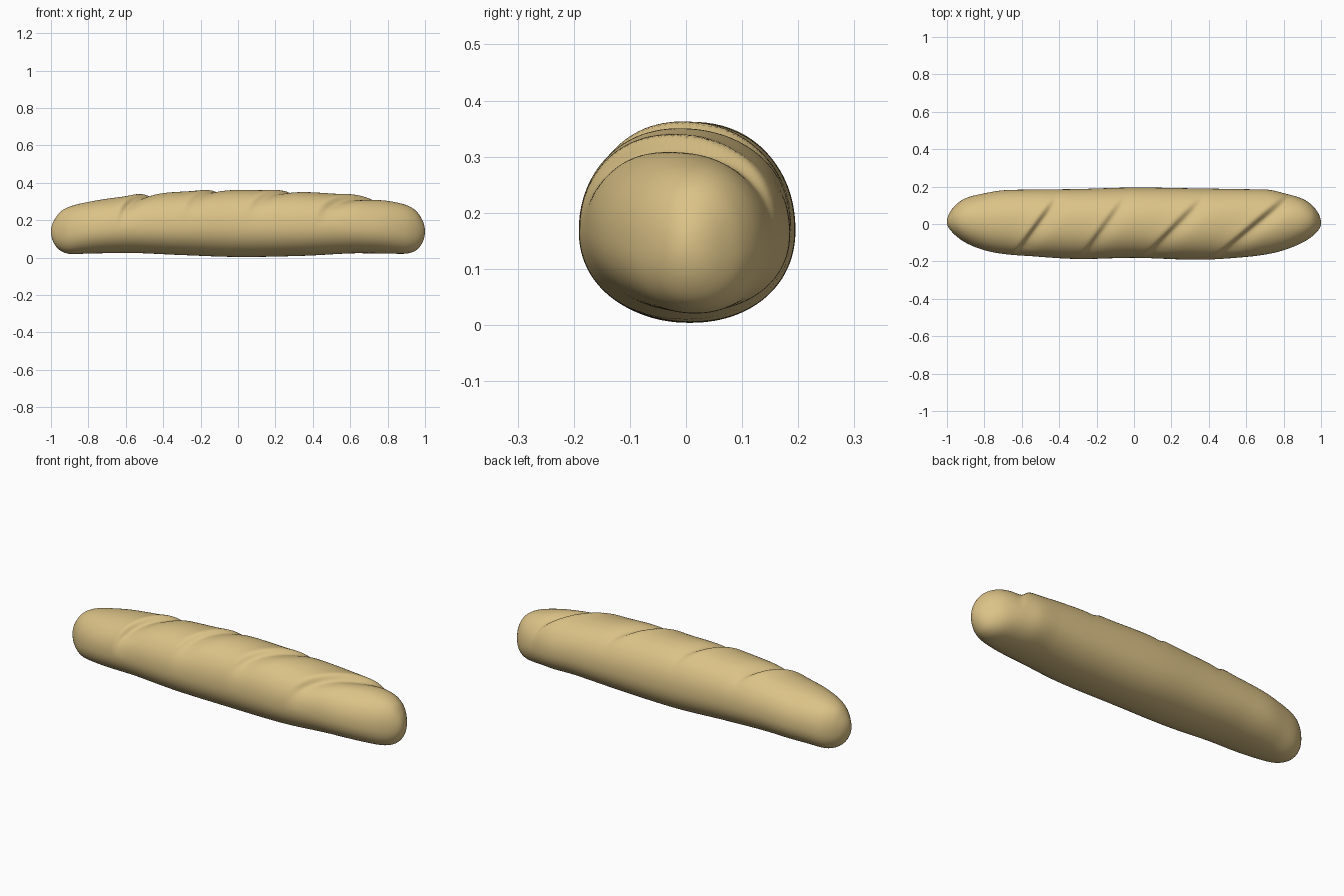
import bpy, bmesh, math

if "Cube" in bpy.data.objects:
    bpy.data.objects.remove(bpy.data.objects["Cube"])

# outline stations: x, left side y, right side y, bottom z, top z
STATIONS = [
    (-1.00, 0.010, 0.010, 0.140, 0.140),
    (-0.98, -0.035, 0.070, 0.070, 0.205),
    (-0.95, -0.065, 0.105, 0.038, 0.245),
    (-0.90, -0.100, 0.138, 0.020, 0.273),
    (-0.80, -0.140, 0.164, 0.022, 0.298),
    (-0.70, -0.160, 0.180, 0.024, 0.315),
    (-0.55, -0.172, 0.184, 0.025, 0.333),
    (-0.30, -0.187, 0.187, 0.014, 0.353),
    (0.00, -0.181, 0.195, 0.004, 0.362),
    (0.35, -0.191, 0.190, 0.010, 0.352),
    (0.60, -0.176, 0.186, 0.023, 0.334),
    (0.72, -0.160, 0.183, 0.023, 0.317),
    (0.80, -0.140, 0.165, 0.022, 0.305),
    (0.90, -0.100, 0.135, 0.022, 0.281),
    (0.95, -0.068, 0.103, 0.038, 0.252),
    (0.98, -0.040, 0.066, 0.070, 0.212),
    (1.00, 0.005, 0.005, 0.140, 0.140),
]
# diagonal slashes: start x, y, end x, y, depth
SLASHES = [
    (-0.62, -0.14, -0.45, 0.10, 0.024),
    (-0.25, -0.13, -0.08, 0.11, 0.015),
    (0.10, -0.13, 0.32, 0.10, 0.019),
    (0.47, -0.15, 0.78, 0.12, 0.024),
]
T = [math.acos(-s[0]) for s in STATIONS]


def outline(t):
    """Smooth (Hermite) interpolation of the stations, round at both ends."""
    n = len(T)
    i = max(k for k in range(n - 1) if T[k] <= t + 1e-9)
    h = T[i + 1] - T[i]
    u = (t - T[i]) / h

    def slope(k, c):
        a, b = max(k - 1, 0), min(k + 1, n - 1)
        return (STATIONS[b][c] - STATIONS[a][c]) / (T[b] - T[a])

    out = []
    for c in range(1, 5):
        p, q = STATIONS[i][c], STATIONS[i + 1][c]
        out.append((2*u**3 - 3*u*u + 1) * p + (u**3 - 2*u*u + u) * h * slope(i, c)
                   + (3*u*u - 2*u**3) * q + (u**3 - u*u) * h * slope(i + 1, c))
    return out


def slash_height(x, y):
    """Lip on one side of each slash, steep drop and soft rise on the other."""
    total = 0
    for x0, y0, x1, y1, depth in SLASHES:
        dx, dy = x1 - x0, y1 - y0
        length = math.hypot(dx, dy)
        along = ((x - x0) * dx + (y - y0) * dy) / length**2
        s = ((x - x0) * dy - (y - y0) * dx) / length
        fade = math.exp(-abs((along - 0.5) / 0.6)**4)
        step = 1 / (1 + math.exp(-s / 0.005))
        lip = 0.3 * math.exp(-(s / 0.05)**2) * (1 - step)
        drop = math.exp(-(s / 0.06)**2) * step
        total += fade * depth * (lip - drop)
    return total


def spow(v, e):
    return math.copysign(abs(v)**e, v)


# loaf
ROWS, SIDES, E = 320, 112, 0.94
bm = bmesh.new()
rings = []
for r in range(1, ROWS):
    t = math.pi * r / ROWS
    x = -math.cos(t)
    ya, yb, lo, hi = outline(t)
    zc = lo + 0.46 * (hi - lo)
    ring = []
    for k in range(SIDES):
        a = 2 * math.pi * k / SIDES
        y = (ya + yb) / 2 + (yb - ya) / 2 * spow(math.cos(a), E)
        s = spow(math.sin(a), E)
        z = zc + s * ((hi - zc) if s > 0 else (zc - lo))
        if s > 0:
            d = slash_height(x, y) * min(1, s * 1.5)
            z += d * s
            y += d * math.cos(a)
        ring.append(bm.verts.new((x, y, z)))
    rings.append(ring)
for A, B in zip(rings, rings[1:]):
    for k in range(SIDES):
        j = (k + 1) % SIDES
        bm.faces.new((A[k], A[j], B[j], B[k]))
for ring, s in ((rings[0], STATIONS[0]), (rings[-1], STATIONS[-1])):
    tip = bm.verts.new((s[0], s[1], s[3]))
    for k in range(SIDES):
        bm.faces.new((tip, ring[k], ring[(k + 1) % SIDES]))
bmesh.ops.recalc_face_normals(bm, faces=bm.faces)
for f in bm.faces:
    f.smooth = True
mesh = bpy.data.meshes.new("bread_loaf")
bm.to_mesh(mesh)
bm.free()
loaf = bpy.data.objects.new("bread_loaf", mesh)
bpy.context.collection.objects.link(loaf)

# crust colour
crust = bpy.data.materials.new("golden crust")
crust.diffuse_color = (0.71, 0.54, 0.24, 1)
crust.use_nodes = True
crust.node_tree.nodes["Principled BSDF"].inputs["Base Color"].default_value = crust.diffuse_color
mesh.materials.append(crust)
